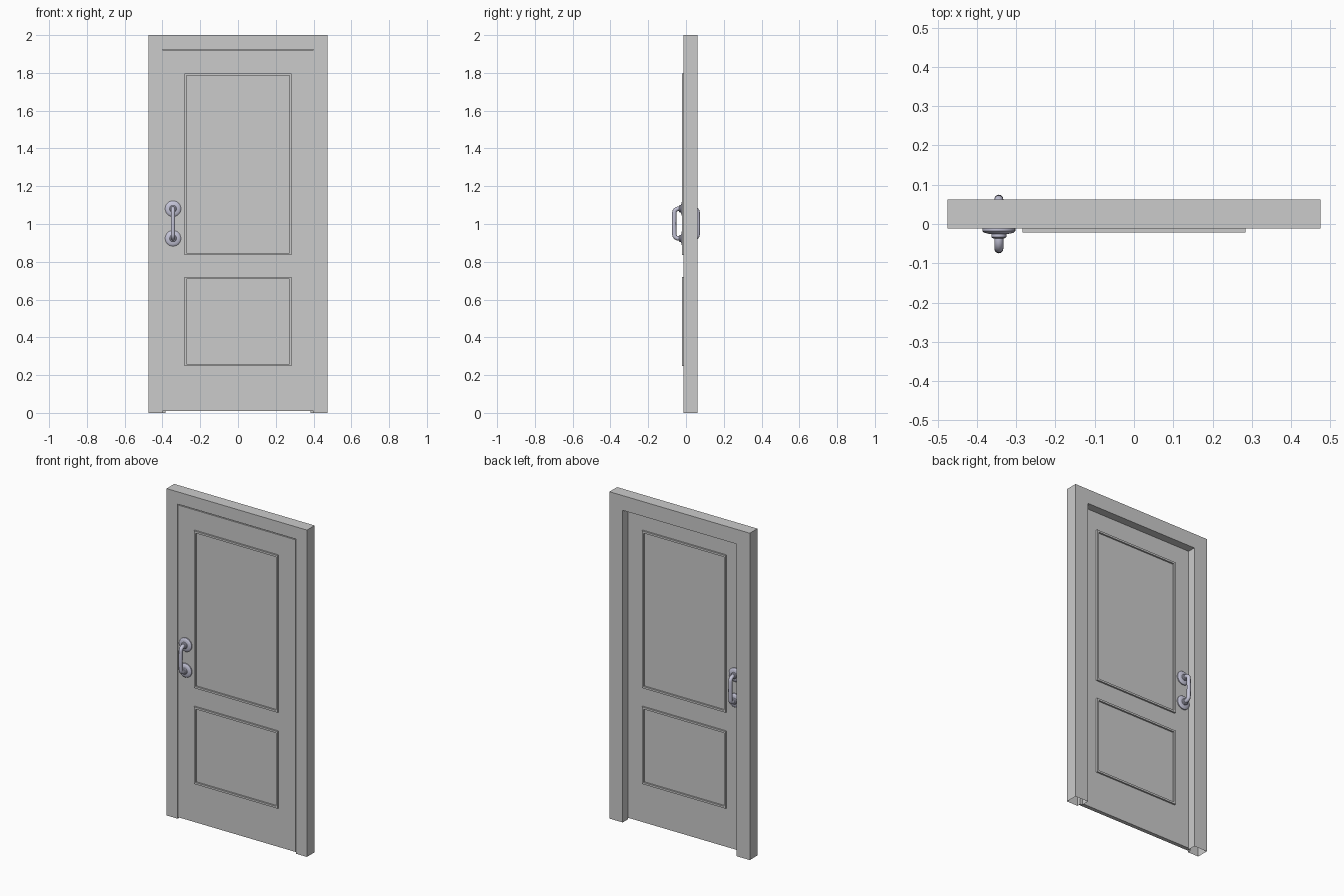
import bpy, bmesh, math
from mathutils import Vector, Matrix

if "Cube" in bpy.data.objects:
    bpy.data.objects.remove(bpy.data.objects["Cube"])

metal = bpy.data.materials.new("metal")
metal.diffuse_color = (0.55, 0.55, 0.68, 1)
metal.use_nodes = True
metal.node_tree.nodes["Principled BSDF"].inputs["Base Color"].default_value = metal.diffuse_color


def make_object(name, bm, mirror=False, mat=None):
    bmesh.ops.recalc_face_normals(bm, faces=bm.faces[:])
    mesh = bpy.data.meshes.new(name)
    bm.to_mesh(mesh)
    bm.free()
    ob = bpy.data.objects.new(name, mesh)
    bpy.context.collection.objects.link(ob)
    if mat:
        mesh.materials.append(mat)
        bpy.ops.object.select_all(action='DESELECT')
        bpy.context.view_layer.objects.active = ob
        ob.select_set(True)
        bpy.ops.object.shade_smooth_by_angle(angle=math.radians(35))
    if mirror:
        m = ob.modifiers.new("both_sides", 'MIRROR')
        m.use_axis = (False, True, False)
        m.use_mirror_merge = False
    return ob


def skin(bm, rings, closed):
    """Join successive closed rings of points with quads."""
    vs = [[bm.verts.new(p) for p in r] for r in rings]
    n = len(vs[0])
    for i in range(len(vs) if closed else len(vs) - 1):
        a, b = vs[i], vs[(i + 1) % len(vs)]
        for j in range(n):
            bm.faces.new((a[j], a[(j + 1) % n], b[(j + 1) % n], b[j]))
    return vs


def border(name, x, z0, z1, profile, closed, mirror=False):
    """Sweep an (inset, y) profile round a rectangle with mitred corners."""
    bm = bmesh.new()
    rings = []
    for sx, top in ((-1, 0), (-1, 1), (1, 1), (1, 0)):
        rings.append([(sx * (x - d), y,
                       z1 - d if top else (z0 + d if closed else z0))
                      for d, y in profile])
    skin(bm, rings, closed)
    return make_object(name, bm, mirror)


# Rebated frame, open at the foot
border("door_frame", 0.475, 0, 2,
       [(0, -.012), (0, .062), (.09, .062), (.09, .0125),
        (.075, .0125), (.075, -.012)], False)

# Door leaf
bm = bmesh.new()
bmesh.ops.create_cube(bm, size=1, matrix=Matrix.Translation((0, 0, .965))
                      @ Matrix.Diagonal((.797, .024, 1.91, 1)))
make_object("door_leaf", bm)

# Raised panel mouldings on both faces
for name, z0, z1 in (("upper_moulding", .835, 1.797), ("lower_moulding", .248, .72)):
    border(name, .284, z0, z1,
           [(0, -.0115), (0, -.022), (.012, -.022), (.012, -.0115)], True, True)

# Handle roses, lathed about y
HX, ZLOW, ZHIGH = -.344, .924, 1.081
rose = [(.042, -.0115), (.042, -.018), (.038, -.022), (.028, -.0245),
        (.019, -.026), (.019, -.033), (.016, -.036), (.010, -.037)]
for name, z in (("upper_rose", ZHIGH), ("lower_rose", ZLOW)):
    bm = bmesh.new()
    skin(bm, [[(HX + r * math.cos(a), y, z + r * math.sin(a))
               for a in (2 * math.pi * k / 24 for k in range(24))]
              for r, y in rose], False)
    make_object(name, bm, True, metal)

# Pull bar: tube along a bowed path with rounded corners
R, YB = .022, -.062
path = [(-.034, ZHIGH)]
for k in range(7):
    a = math.pi / 2 * k / 6
    path.append((YB + R - R * math.sin(a), ZHIGH - R + R * math.cos(a)))
mid = (ZLOW + ZHIGH) / 2
path += [(YB - .001, mid)] + [(y, 2 * mid - z) for y, z in reversed(path)]
pts = [Vector((HX, y, z)) for y, z in path]
bm = bmesh.new()
rings = []
for i, p in enumerate(pts):
    t = (pts[min(i + 1, len(pts) - 1)] - pts[max(i - 1, 0)]).normalized()
    side = Vector((1, 0, 0))
    up = t.cross(side)
    rings.append([p + .0115 * (math.cos(a) * side + math.sin(a) * up)
                  for a in (2 * math.pi * k / 12 for k in range(12))])
vs = skin(bm, rings, False)
bm.faces.new(vs[0])
bm.faces.new(vs[-1])
make_object("pull_handle", bm, True, metal)
